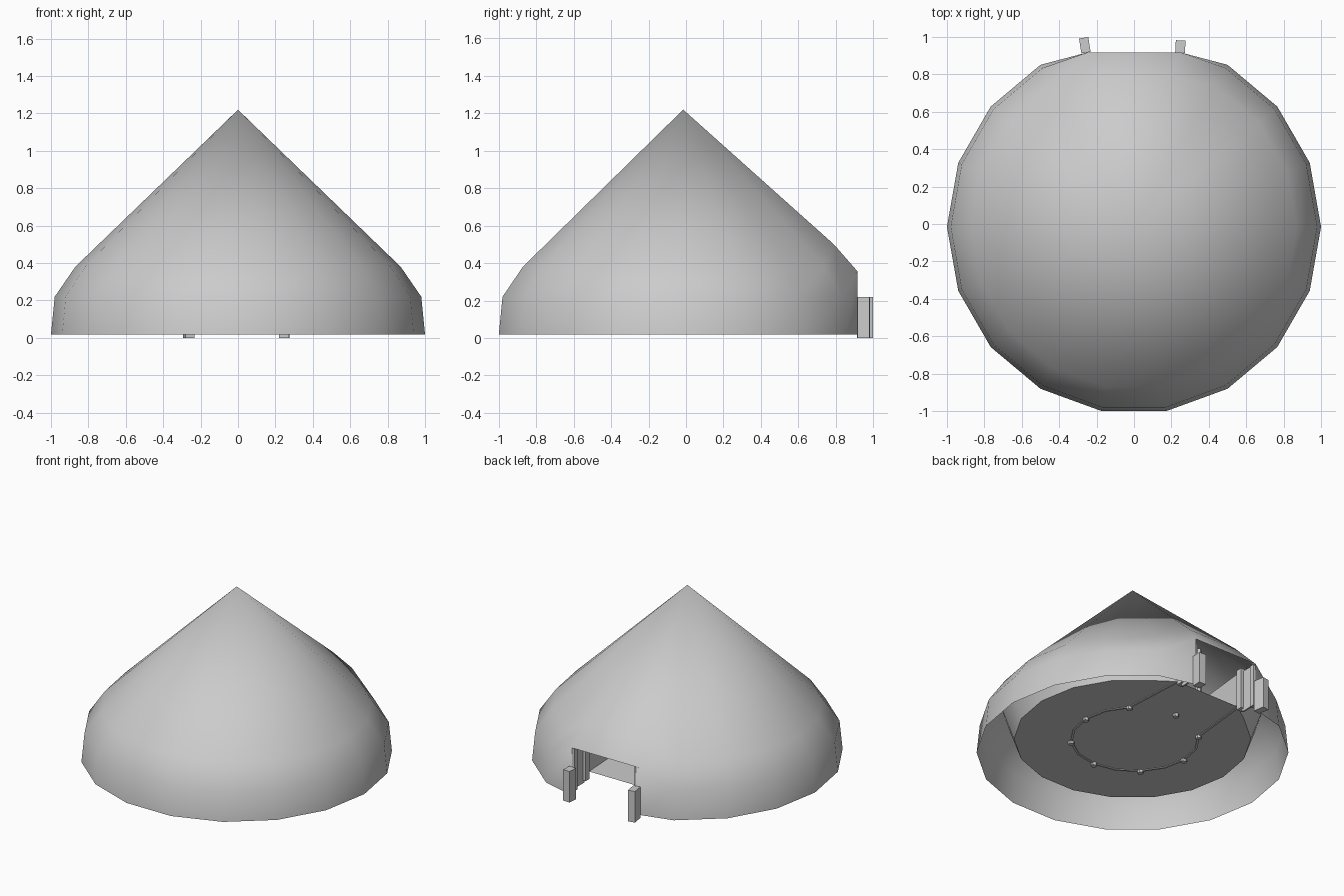
import bpy, bmesh, math
from mathutils import Matrix, Vector

if "Cube" in bpy.data.objects:
    bpy.data.objects.remove(bpy.data.objects["Cube"])

CY = -0.015      # hut centre in y
N = 18           # sides of the roundhouse


def finish(bm, name, smooth=None):
    bmesh.ops.recalc_face_normals(bm, faces=bm.faces)
    me = bpy.data.meshes.new(name)
    bm.to_mesh(me)
    bm.free()
    ob = bpy.data.objects.new(name, me)
    bpy.context.collection.objects.link(ob)
    if smooth:
        bpy.ops.object.select_all(action='DESELECT')
        ob.select_set(True)
        bpy.context.view_layer.objects.active = ob
        bpy.ops.object.shade_smooth_by_angle(angle=math.radians(smooth))
    return ob


def polar(r, deg, z, cx=0, cy=CY):
    a = math.radians(deg)
    return Vector((cx + r * math.cos(a), cy + r * math.sin(a), z))


def box(name, x, y, z0, z1, sx, sy, turn=0):
    bm = bmesh.new()
    m = (Matrix.Translation((x, y, (z0 + z1) / 2)) @ Matrix.Rotation(math.radians(turn), 4, 'Z')
         @ Matrix.Diagonal((sx, sy, z1 - z0, 1)))
    bmesh.ops.create_cube(bm, size=1, matrix=m)
    return finish(bm, name)


def shell(bm, profile, moved, gap_rows):
    """Lathed rings, with the two door columns (80 and 100 degrees) repositioned."""
    rings = []
    for j, (r, z) in enumerate(profile):
        ring = []
        for i in range(N):
            p = polar(r, i * 20, z)
            if i in (4, 5) and j in moved:
                x, y, zz = moved[j]
                p = Vector((x if i == 4 else -x, y, zz))
            ring.append(bm.verts.new(p))
        rings.append(ring)
    for j in range(len(rings) - 1):
        for i in range(N):
            if i == 4 and j in gap_rows:
                continue
            k = (i + 1) % N
            bm.faces.new((rings[j][i], rings[j][k], rings[j + 1][k], rings[j + 1][i]))
    return rings


# Thatched roof: single shell, raised over the doorway
bm = bmesh.new()
rings = shell(bm, [(1, 0.018), (0.98, 0.22), (0.87, 0.38)],
              {0: (0.25, 0.917, 0.018), 1: (0.25, 0.917, 0.355), 2: (0.19, 0.79, 0.50)}, {0})
apex = bm.verts.new((0, CY, 1.22))
for i in range(N):
    bm.faces.new((rings[2][i], rings[2][(i + 1) % N], apex))
finish(bm, "thatched_roof", 60)

# Floor and flared outer wall with a door gap
bm = bmesh.new()
shell(bm, [(0.76, 0.12), (0.85, 0.375)],
      {0: (0.25, 0.735, 0.12), 1: (0.25, 0.83, 0.375)}, {0})
finish(bm, "outer_wall", 40)
bm = bmesh.new()
pts = [polar(0.76, i * 20, 0.12) for i in range(N)]
pts[4], pts[5] = Vector((0.25, 0.735, 0.12)), Vector((-0.25, 0.735, 0.12))
bm.faces.new([bm.verts.new(p) for p in pts])
finish(bm, "floor")

# Keyhole-shaped inner wall: round room plus entrance passage
RX, RY, RR = -0.012, -0.005, 0.41
path = [Vector((0.25, 0.78, 0))]
path += [polar(RR, 45 - i * 22.5, 0, RX, RY) for i in range(13)]
path.append(Vector((-0.25, 0.78, 0)))
bm = bmesh.new()
low = [bm.verts.new((p.x, p.y, 0.115)) for p in path]
high = [bm.verts.new((p.x, p.y, 0.36)) for p in path]
for i in range(len(path) - 1):
    bm.faces.new((low[i], low[i + 1], high[i + 1], high[i]))
wall = finish(bm, "inner_wall")
mod = wall.modifiers.new("thickness", 'SOLIDIFY')
mod.thickness, mod.offset = 0.015, 0

# Ring of roof posts
for i in range(8):
    p = polar(RR, i * 45, 0, RX, RY)
    bm = bmesh.new()
    bmesh.ops.create_cone(bm, cap_ends=True, segments=6, radius1=0.02, radius2=0.02, depth=0.66,
                          matrix=Matrix.Translation((p.x, p.y, 0.43)))
    finish(bm, f"roof_post_{i + 1}")

# Doorway posts at the passage end, jambs and the reveals between them
for s, side in ((-1, "left"), (1, "right")):
    box(f"passage_post_{side}", s * 0.25, 0.775, 0.08, 0.37, 0.045, 0.045)
    box(f"door_jamb_{side}", s * 0.25, 0.893, 0.05, 0.35, 0.03, 0.035)
    box(f"door_reveal_{side}", s * 0.253, 0.835, 0.06, 0.355, 0.012, 0.10)

# Porch posts outside the entrance
box("porch_post_left", -0.263, 0.956, 0, 0.22, 0.05, 0.08, 9)
box("porch_post_right", 0.248, 0.949, 0, 0.22, 0.052, 0.065, -3)
